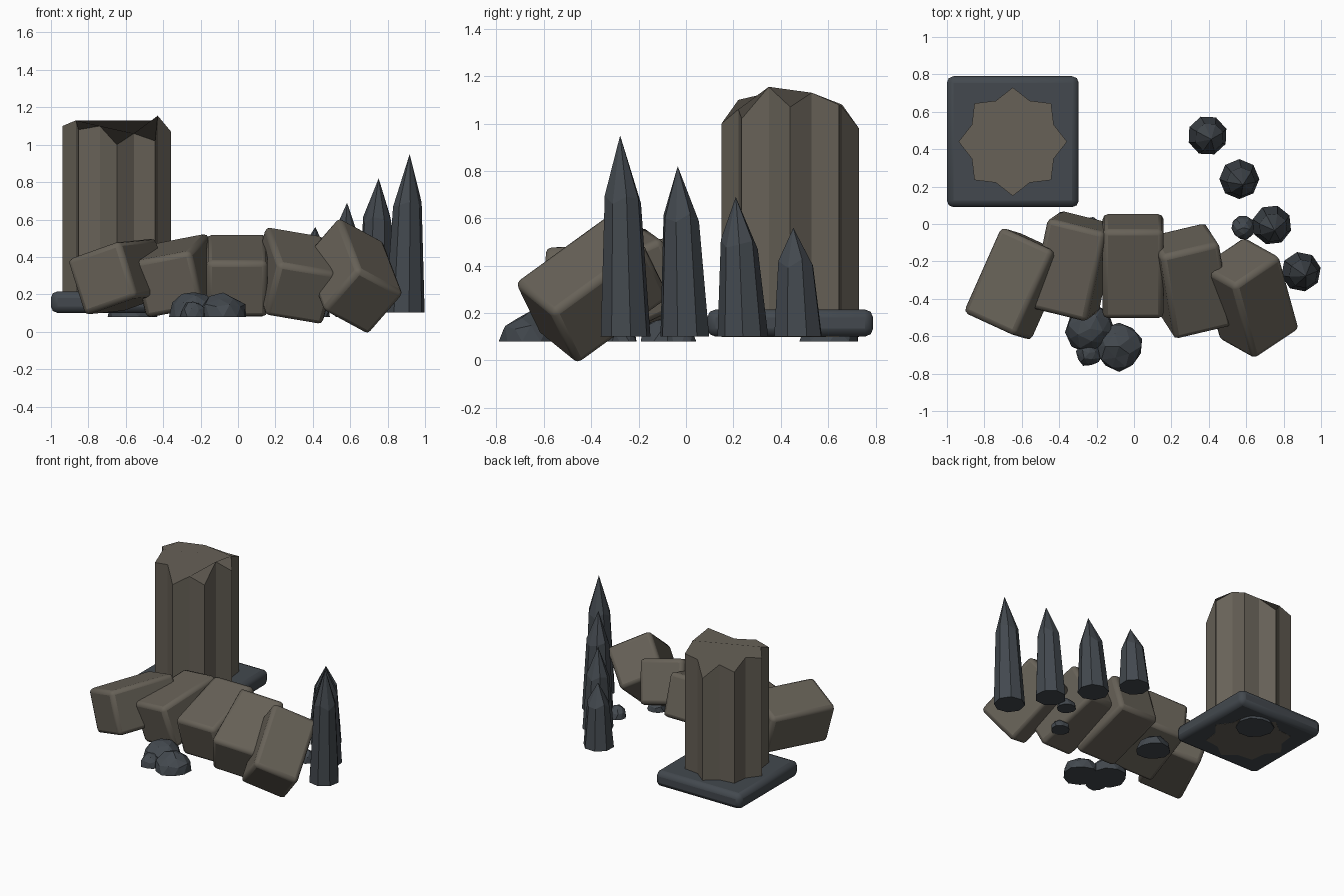
import bpy, bmesh, math, random
from mathutils import Vector, Matrix

if "Cube" in bpy.data.objects:
    bpy.data.objects.remove(bpy.data.objects["Cube"])

random.seed(4)


def material(name, rgb):
    m = bpy.data.materials.new(name)
    m.diffuse_color = (*rgb, 1)
    m.use_nodes = True
    m.node_tree.nodes["Principled BSDF"].inputs["Base Color"].default_value = m.diffuse_color
    return m


STONE = material("warm_stone", (0.135, 0.12, 0.096))
SLATE = material("dark_slate", (0.056, 0.066, 0.077))


def finish(bm, name, mat):
    bmesh.ops.recalc_face_normals(bm, faces=bm.faces)
    me = bpy.data.meshes.new(name)
    bm.to_mesh(me)
    bm.free()
    ob = bpy.data.objects.new(name, me)
    me.materials.append(mat)
    bpy.context.collection.objects.link(ob)
    return ob


def loft(bm, rings):
    """Join rings of equal point count with quads and cap both ends."""
    loops = [[bm.verts.new(p) for p in r] for r in rings]
    n = len(loops[0])
    for a, b in zip(loops, loops[1:]):
        for i in range(n):
            j = (i + 1) % n
            bm.faces.new((a[i], a[j], b[j], b[i]))
    bm.faces.new(loops[0][::-1])
    return loops[-1]


def block(name, center, size, matrix, mat, bevel):
    """Rounded block with a given orientation."""
    bm = bmesh.new()
    bmesh.ops.create_cube(bm, size=1)
    bmesh.ops.scale(bm, vec=size, verts=bm.verts)
    ob = finish(bm, name, mat)
    ob.matrix_world = Matrix.Translation(center) @ matrix.to_4x4()
    mod = ob.modifiers.new("rounded_edges", "BEVEL")
    mod.width, mod.segments = bevel, 2
    bpy.context.view_layer.objects.active = ob
    ob.select_set(True)
    bpy.ops.object.shade_smooth_by_angle(angle=math.radians(40))
    ob.select_set(False)


# Broken fluted column: eight-pointed section with an uneven top
def column(center, heights):
    cx, cy = center
    ring = []
    for i in range(16):
        a = math.radians(22.5 * i)
        r = 0.237 if i % 2 else 0.29
        ring.append((cx + r * math.cos(a), cy + r * math.sin(a)))
    bm = bmesh.new()
    top = loft(bm, [[(x, y, 0.099) for x, y in ring],
                    [(x, y, z) for (x, y), z in zip(ring, heights)]])
    bm.faces.new(top)
    finish(bm, "broken_column", STONE)


column((-0.648, 0.44), (1.07, 1.13, 1.08, 1.07, 0.98, 1.08, 1.05, 1.12,
                        1.10, 1.13, 1.08, 1.10, 1.00, 1.06, 1.02, 1.155))

# Square plinth
block("plinth", (-0.648, 0.44, 0.158), (0.705, 0.70, 0.115),
      Matrix.Identity(3), SLATE, 0.035)

# Fallen blocks in an arc: centre, depth direction, width direction
for i, (c, depth, width) in enumerate((
        ((-0.63, -0.32, 0.295), (0.20, 0.45, 0.02), (0.28, -0.13, 0.10)),
        ((-0.325, -0.225, 0.30), (0.10, 0.48, 0.10), (0.30, -0.06, 0.06)),
        ((-0.005, -0.225, 0.30), (0.00, 0.47, 0.15), (0.30, 0.00, 0.00)),
        ((0.30, -0.305, 0.30), (-0.07, 0.44, 0.20), (0.28, 0.06, -0.05)),
        ((0.617, -0.395, 0.298), (-0.11, 0.40, 0.29), (0.26, 0.135, -0.16)))):
    y = Vector(depth).normalized()
    x = Vector(width)
    x = (x - y * x.dot(y)).normalized()
    rot = Matrix((x, y, x.cross(y))).transposed()
    block(f"fallen_block_{i + 1}", c, (0.325, 0.50, 0.315), rot, STONE, 0.028)

# Standing spikes: base centre, apex offset, shoulder height, apex height
for i, (bx, by, ax, ay, zs, zt, turn) in enumerate((
        (0.893, -0.255, 0.025, -0.023, 0.68, 0.95, 0.2),
        (0.737, -0.005, 0.015, -0.03, 0.60, 0.82, 0.5),
        (0.563, 0.240, 0.02, -0.03, 0.49, 0.69, 0.0),
        (0.393, 0.473, 0.02, -0.02, 0.41, 0.56, 0.35))):
    angles = [turn + math.tau * k / 8 for k in range(8)]

    def ring(r, z, t):
        return [(bx + ax * t + r * math.cos(a), by + ay * t + r * math.sin(a),
                 z + (0.02 * math.sin(3 * a) if t else 0)) for a in angles]
    bm = bmesh.new()
    rim = loft(bm, [ring(0.107, 0.102, 0), ring(0.078, zs, 0.5)])
    tip = bm.verts.new((bx + ax, by + ay, zt))
    for k in range(8):
        bm.faces.new((rim[k], rim[(k + 1) % 8], tip))
    finish(bm, f"spike_{i + 1}", SLATE)

# Faceted rocks with flat undersides: x, y, radius, height
for i, (x, y, r, h) in enumerate((
        (-0.235, -0.56, 0.13, 0.135), (-0.08, -0.655, 0.13, 0.12),
        (-0.24, -0.69, 0.07, 0.085), (0.585, -0.02, 0.062, 0.08),
        (0.43, -0.27, 0.065, 0.07), (-0.24, -0.08, 0.115, 0.10),
        (-0.57, 0.61, 0.13, 0.11))):
    bm = bmesh.new()
    bmesh.ops.create_icosphere(bm, subdivisions=2, radius=1)
    bmesh.ops.dissolve_limit(bm, angle_limit=0.05, verts=bm.verts, edges=bm.edges)
    for v in bm.verts:
        v.co *= random.uniform(0.93, 1.08)
    cut = bmesh.ops.bisect_plane(bm, geom=bm.verts[:] + bm.edges[:] + bm.faces[:],
                                 plane_co=(0, 0, 0), plane_no=(0, 0, -1), clear_outer=True)
    rim = [e for e in cut["geom_cut"] if isinstance(e, bmesh.types.BMEdge)]
    bmesh.ops.contextual_create(bm, geom=rim)
    spin = Matrix.Rotation(random.uniform(0, 6), 4, "Z")
    bm.transform(Matrix.Translation((x, y, 0.08)) @ Matrix.Diagonal((r, r, h, 1)) @ spin)
    finish(bm, f"rock_{i + 1}", SLATE)
